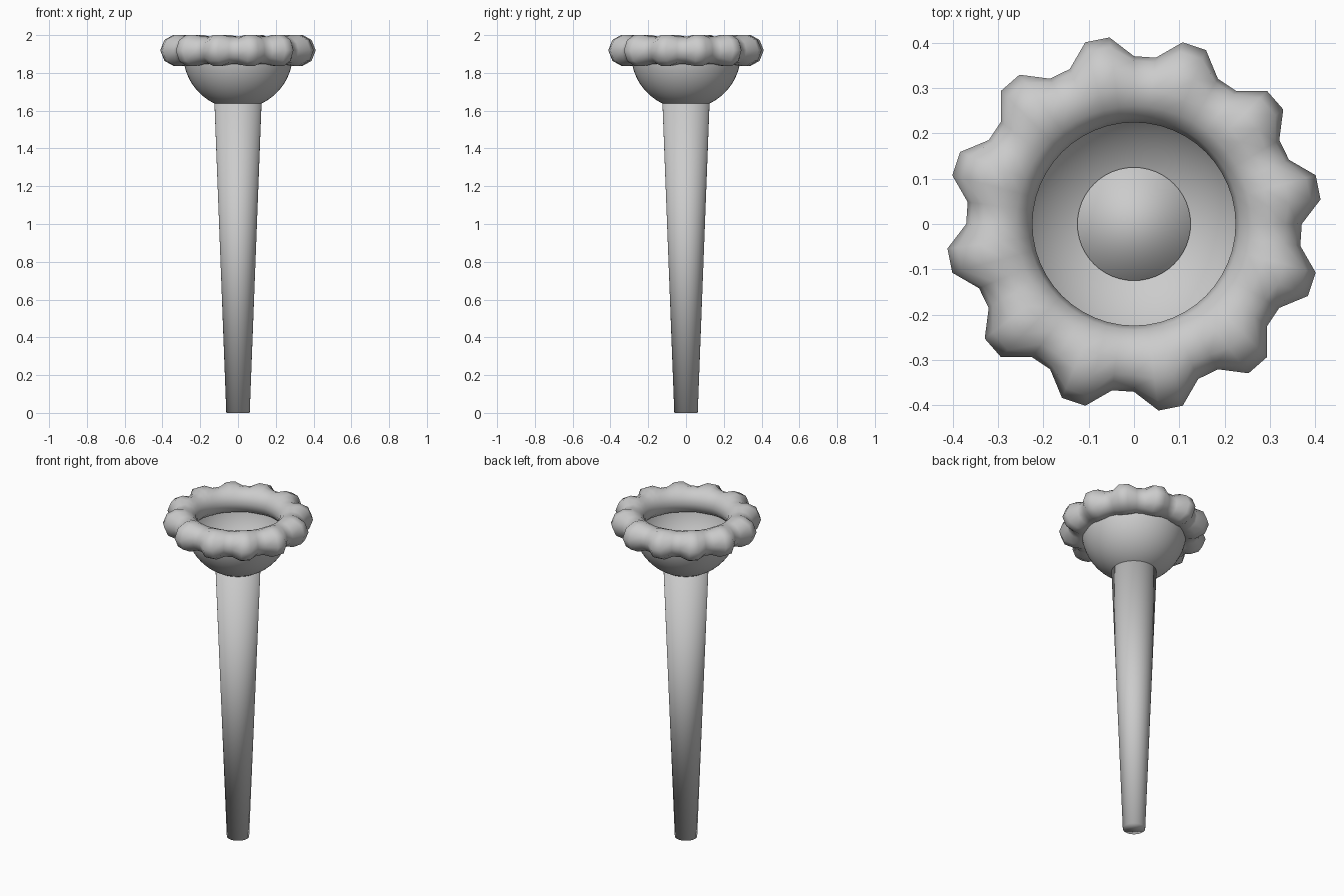
import bpy, bmesh, math

if "Cube" in bpy.data.objects:
    bpy.data.objects.remove(bpy.data.objects["Cube"])


def make_object(name, bm):
    bmesh.ops.recalc_face_normals(bm, faces=bm.faces)
    for f in bm.faces:
        f.smooth = True
    mesh = bpy.data.meshes.new(name)
    bm.to_mesh(mesh)
    bm.free()
    obj = bpy.data.objects.new(name, mesh)
    bpy.context.collection.objects.link(obj)
    return obj


# Tapered stem, smooth over its caps
STEM_TOP = 1.648
bm = bmesh.new()
bmesh.ops.create_cone(bm, cap_ends=True, segments=48, radius1=0.062,
                      radius2=0.125, depth=STEM_TOP)
bmesh.ops.translate(bm, verts=bm.verts, vec=(0, 0, STEM_TOP / 2))
make_object("stem", bm)

# Open bowl: lower half of a sphere
bm = bmesh.new()
bmesh.ops.create_uvsphere(bm, u_segments=48, v_segments=32, radius=0.29)
bmesh.ops.delete(bm, geom=[v for v in bm.verts if v.co.z > 0.001], context='VERTS')
bmesh.ops.translate(bm, verts=bm.verts, vec=(0, 0, 1.9))
make_object("bowl", bm)

# Scalloped rim: torus whose outer side swells into twelve knobs
MAJOR, MINOR, RIM_Z = 0.297, 0.073, 1.919
SEGS, SIDES = 48, 12
bm = bmesh.new()
rings = []
for i in range(SEGS):
    a = 2 * math.pi * i / SEGS
    swell = 0.045 if i % 4 in (1, 2) else 0.0
    ring = []
    for j in range(SIDES):
        p = 2 * math.pi * j / SIDES
        t = MINOR + swell * ((1 + math.cos(p)) / 2) ** 2.5
        r = MAJOR + t * math.cos(p)
        ring.append(bm.verts.new((r * math.cos(a), r * math.sin(a),
                                  RIM_Z + t * math.sin(p))))
    rings.append(ring)
for i in range(SEGS):
    r0, r1 = rings[i], rings[(i + 1) % SEGS]
    for j in range(SIDES):
        k = (j + 1) % SIDES
        bm.faces.new((r0[j], r1[j], r1[k], r0[k]))
make_object("scalloped_rim", bm)
